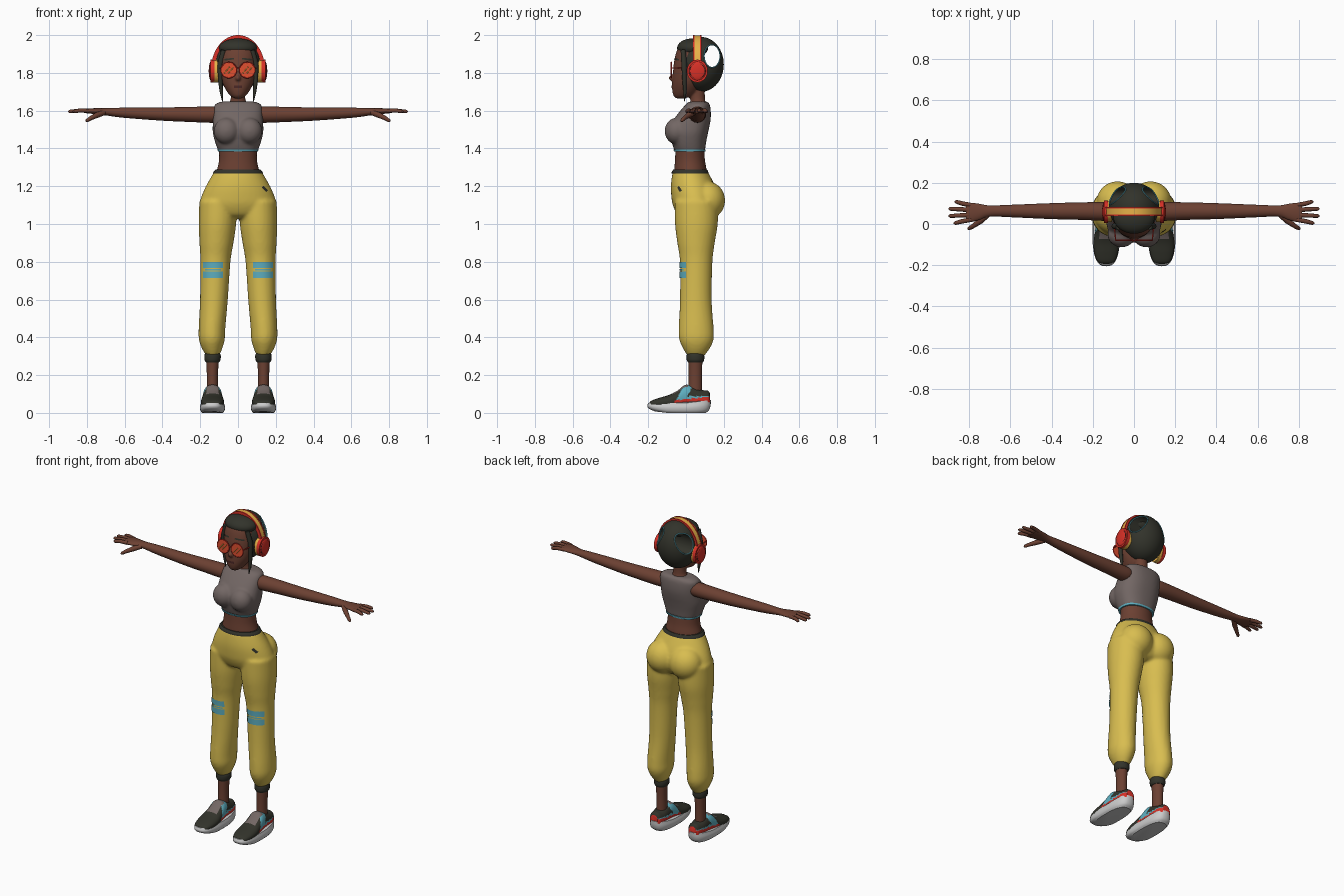
import bpy, bmesh, math
from mathutils import Vector, Matrix
from mathutils.bvhtree import BVHTree

if "Cube" in bpy.data.objects:
    bpy.data.objects.remove(bpy.data.objects["Cube"])
made = []


def material(name, *rgb):
    m = bpy.data.materials.new(name)
    m.use_nodes = True
    m.diffuse_color = (*rgb, 1)
    m.node_tree.nodes["Principled BSDF"].inputs["Base Color"].default_value = (*rgb, 1)
    return m


SKIN = material("brown skin", .15, .052, .032)
DARK = material("charcoal", .032, .033, .024)
GREY = material("warm grey", .17, .135, .128)
YELLOW = material("yellow cloth", .69, .51, .08)
CYAN = material("cyan", .11, .42, .52)
RED = material("red", .68, .03, .02)
WHITE = material("sole white", .6, .6, .6)
AMBER = material("amber", .85, .47, .07)
LENS = material("orange lens", .75, .08, .03)
LIP = material("dark lip", .07, .02, .018)


def finish(name, bm, *mats):
    bmesh.ops.recalc_face_normals(bm, faces=bm.faces)
    me = bpy.data.meshes.new(name)
    bm.to_mesh(me)
    bm.free()
    for m in mats:
        me.materials.append(m)
    ob = bpy.data.objects.new(name, me)
    bpy.context.collection.objects.link(ob)
    made.append(ob)
    return ob


def bake(ob):
    deps = bpy.context.evaluated_depsgraph_get()
    me = bpy.data.meshes.new_from_object(ob.evaluated_get(deps))
    ob.modifiers.clear()
    ob.data = me


def loft(name, rings, *mats, axis="z", side=1, segs=40, sub=6, square=1.0):
    """Rings are (position, a0, a1, b0, b1), smoothly interpolated."""
    P = [Vector(r) for r in rings]
    P = [2 * P[0] - P[1]] + P + [2 * P[-1] - P[-2]]
    path = []
    for i in range(1, len(P) - 2):
        p, q, r, s = P[i - 1:i + 3]
        for k in range(sub):
            t = k / sub
            path.append(q + (r - p) * t / 2 + (p - 2.5 * q + 2 * r - s / 2) * t ** 2
                        + (1.5 * (q - r) + (s - p) / 2) * t ** 3)
    path.append(P[-2])
    bm, loops = bmesh.new(), []
    for t, a0, a1, b0, b1 in path:
        loop = []
        for j in range(segs):
            w = math.tau * j / segs
            c, s = math.cos(w), math.sin(w)
            a = (a0 + a1) / 2 + (a1 - a0) / 2 * math.copysign(abs(c) ** square, c)
            b = (b0 + b1) / 2 + (b1 - b0) / 2 * math.copysign(abs(s) ** square, s)
            x, y, z = {"z": (a, b, t), "x": (t, a, b), "y": (a, t, b)}[axis]
            loop.append(bm.verts.new((x * side, y, z)))
        loops.append(loop)
    for u, v in zip(loops, loops[1:]):
        for j in range(segs):
            k = (j + 1) % segs
            bm.faces.new((u[j], u[k], v[k], v[j]))
    bm.faces.new(loops[0])
    bm.faces.new(loops[-1])
    return finish(name, bm, *mats)


def body(name, rows, mat, **kw):
    """Symmetric loft up z from (z, half width, front, back)."""
    return loft(name, [(z, -w, w, f, b) for z, w, f, b in rows], mat, **kw)


def ball(name, loc, r, mat):
    bm = bmesh.new()
    bmesh.ops.create_uvsphere(bm, u_segments=48, v_segments=28, radius=1,
                              matrix=Matrix.Translation(loc) @ Matrix.Diagonal((*r, 1)))
    return finish(name, bm, mat)


def disc(name, loc, r, depth, mat, axis="X", taper=1.0, r2=None):
    turn = Matrix.Rotation(math.pi / 2, 4, "Y" if axis == "X" else "X")
    bm = bmesh.new()
    bmesh.ops.create_cone(bm, cap_ends=True, segments=40, radius1=r, radius2=r * taper, depth=depth,
                          matrix=Matrix.Translation(loc) @ Matrix.Diagonal((1, 1, (r2 or r) / r, 1)) @ turn)
    return finish(name, bm, mat)


def tube(name, pts, radii, mat, cyclic=False):
    cu = bpy.data.curves.new(name, "CURVE")
    cu.dimensions, cu.bevel_depth, cu.bevel_resolution, cu.use_fill_caps = "3D", 1, 3, True
    sp = cu.splines.new("POLY")
    sp.points.add(len(pts) - 1)
    for p, co, r in zip(sp.points, pts, radii):
        p.co, p.radius = (*co, 1), r
    sp.use_cyclic_u = cyclic
    tmp = bpy.data.objects.new("tmp", cu)
    bpy.context.collection.objects.link(tmp)
    me = bpy.data.meshes.new_from_object(tmp.evaluated_get(bpy.context.evaluated_depsgraph_get()))
    bpy.data.objects.remove(tmp)
    bm = bmesh.new()
    bm.from_mesh(me)
    return finish(name, bm, mat)


def blend(name, parts, mat, voxel, smooth):
    """Fuse overlapping parts into one soft surface."""
    bm = bmesh.new()
    for o in parts:
        bm.from_mesh(o.data)
        made.remove(o)
        bpy.data.objects.remove(o)
    ob = finish(name, bm, mat)
    r = ob.modifiers.new("fuse", "REMESH")
    r.mode, r.voxel_size = "VOXEL", voxel
    s = ob.modifiers.new("soften", "SMOOTH")
    s.factor, s.iterations = .5, smooth
    bake(ob)
    ob.data.materials.clear()
    ob.data.materials.append(mat)
    return ob


def decal(name, target, x, z, w, h, mat, tilt=0, n=12):
    """Thin plate laid on the front of a surface."""
    tree = BVHTree.FromObject(target, bpy.context.evaluated_depsgraph_get())
    bm = bmesh.new()
    bmesh.ops.create_grid(bm, x_segments=n, y_segments=4, size=.5)
    for v in bm.verts:
        p = Matrix.Rotation(tilt, 2) @ Vector((v.co.x * w, v.co.y * h))
        hit, nor, _, _ = tree.ray_cast(Vector((x + p.x, -1, z + p.y)), Vector((0, 1, 0)))
        v.co = hit + nor * .004 if hit else Vector((x + p.x, 0, z + p.y))
    ob = finish(name, bm, mat)
    if sum(p.normal.y for p in ob.data.polygons) > 0:
        ob.data.flip_normals()
    return ob


# Trousers
pelvis = body("pelvis", [(1.283, .122, -.068, .112), (1.25, .142, -.075, .13), (1.2, .17, -.08, .155),
                         (1.15, .192, -.078, .172), (1.1, .205, -.07, .175), (1.05, .19, -.045, .15),
                         (1.03, .15, -.01, .12)], YELLOW)
parts = [pelvis]
for s in (1, -1):
    parts.append(ball("seat", (.08 * s, .112, 1.125), (.1, .095, .1), YELLOW))
    parts.append(loft("leg", [(1.12, .005, .205, -.06, .17), (1, .01, .208, -.058, .168), (.9, .024, .204, -.046, .152),
                              (.8, .04, .199, -.032, .14), (.6, .054, .201, -.032, .136), (.45, .067, .208, -.038, .146),
                              (.39, .07, .207, -.036, .146), (.345, .082, .193, -.018, .128),
                              (.305, .098, .17, .005, .1)], YELLOW, side=s))
pants = blend("trousers", parts, YELLOW, .009, 5)
for s in (1, -1):
    for z, w, h in ((.783, .1, .034), (.757, .08, .008), (.731, .1, .036)):
        decal("knee_patch", pants, .132 * s, z, w, h, CYAN)
decal("pocket_mark", pants, .14, 1.185, .034, .012, DARK, -.8)
body("waistband", [(1.268, .132, -.076, .12), (1.276, .129, -.075, .118), (1.288, .119, -.068, .112)], DARK)

# Torso
body("midriff", [(1.25, .12, -.064, .11), (1.29, .11, -.062, .108), (1.34, .1, -.058, .1),
                 (1.41, .1, -.055, .095)], SKIN)
chest = [body("chest", [(1.385, .104, -.06, .1), (1.43, .12, -.075, .106), (1.48, .133, -.085, .116),
                        (1.52, .134, -.08, .125), (1.56, .132, -.06, .131), (1.6, .13, -.03, .131),
                        (1.632, .122, -.002, .126), (1.648, .09, .015, .115)], GREY, square=.85)]
for s in (1, -1):
    chest.append(ball("bust", (.06 * s, -.05, 1.492), (.068, .063, .07), GREY))
blend("crop_top", chest, GREY, .008, 5)
body("hem", [(1.383, .106, -.063, .102), (1.394, .108, -.067, .104)], CYAN, square=.85)

# Head and hair
head = blend("head", [
    body("skull", [(1.665, .02, -.052, -.01), (1.68, .042, -.066, .04), (1.71, .064, -.073, .07),
                   (1.75, .083, -.073, .085), (1.8, .091, -.069, .088), (1.86, .092, -.063, .088),
                   (1.92, .084, -.048, .085), (1.96, .05, -.02, .07)], SKIN),
    body("neck", [(1.6, .075, .01, .115), (1.64, .048, .022, .105), (1.67, .038, .022, .1),
                  (1.74, .038, .02, .1)], SKIN),
    ball("nose", (0, -.072, 1.772), (.014, .019, .016), SKIN)], SKIN, .006, 2)
decal("lips", head, 0, 1.727, .042, .013, LIP)
for s in (1, -1):
    decal("eyebrow", head, .045 * s, 1.872, .05, .009, DARK, -.12 * s)
C, R = Vector((0, .08, 1.845)), Vector((.122, .12, .145))
HY, HZ = .138, 1.889
hair = ball("hair", C, R, DARK)
cutter = disc("hole_cutter", (0, HY, HZ), .042, .5, DARK, r2=.06)
cut = hair.modifiers.new("holes", "BOOLEAN")
cut.operation, cut.object, cut.solver = "DIFFERENCE", cutter, "EXACT"
bake(hair)
made.remove(cutter)
bpy.data.objects.remove(cutter)
ball("fringe", (0, .035, 1.932), (.1, .082, .05), DARK)
for s in (1, -1):
    rim = []
    for i in range(40):
        w = math.tau * i / 40
        y, z = HY + .042 * math.cos(w), HZ + .06 * math.sin(w)
        k = 1 - ((y - C.y) / R.y) ** 2 - ((z - C.z) / R.z) ** 2
        rim.append((s * R.x * math.sqrt(max(k, 0)), y, z))
    tube("hole_rim", rim, [.003] * 40, CYAN, True)
    tube("side_lock", [(.075 * s, -.015, 1.92), (.094 * s, -.01, 1.85), (.094 * s, -.008, 1.76),
                       (.088 * s, -.005, 1.7), (.082 * s, -.008, 1.65)], [.014, .015, .012, .009, .002], DARK)


# Headphones
def arc(name, y0, y1, r0, r1, mat, n=40):
    bm, prev = bmesh.new(), None
    for i in range(n + 1):
        w = math.pi * i / n
        ring = [bm.verts.new((-(.13 + r) * math.cos(w), y, 1.82 + (.168 + r) * math.sin(w)))
                for r, y in ((r0, y0), (r1, y0), (r1, y1), (r0, y1))]
        for k in range(4 if prev else 0):
            bm.faces.new((prev[k], prev[k - 1], ring[k - 1], ring[k]))
        prev = ring
    return finish(name, bm, mat)


arc("headband", .044, .076, -.01, .01, AMBER)
arc("headband_front_edge", .038, .046, -.008, .012, RED)
arc("headband_back_edge", .074, .082, -.008, .012, RED)
for s in (1, -1):
    disc("ear_cushion", (.118 * s, .06, 1.81), .05, .022, AMBER, r2=.062)
    disc("ear_cup", (.135 * s, .06, 1.81), .055, .02, RED, r2=.06)
    ball("cup_dome", (.143 * s, .06, 1.81), (.012, .046, .05), RED)
    ring = [(.147 * s, .06 + .04 * math.cos(i * math.pi / 16), 1.81 + .04 * math.sin(i * math.pi / 16))
            for i in range(32)]
    tube("cup_ring", ring, [.003] * 32, LIP, True)

# Glasses
for s in (1, -1):
    disc("lens", (.049 * s, -.078, 1.815), .041, .005, LENS, "Y")
    ring = [(.049 * s + .041 * math.cos(i * math.pi / 16), -.078, 1.815 + .041 * math.sin(i * math.pi / 16))
            for i in range(32)]
    tube("lens_frame", ring, [.0035] * 32, RED, True)
    for d in (-.01, .012):
        tube("lens_streak", [(.049 * s + d - .015, -.08, 1.797), (.049 * s + d + .015, -.08, 1.832)],
             [.0025] * 2, AMBER)
    tube("glasses_arm", [(.089 * s, -.077, 1.825), (.098 * s, .02, 1.825)], [.003] * 2, RED)
tube("glasses_bridge", [(-.01, -.08, 1.825), (.01, -.08, 1.825)], [.003] * 2, RED)

for s in (1, -1):
    # Arms and hands
    loft("arm", [(.09, .02, .1, 1.545, 1.615), (.13, .015, .106, 1.536, 1.622), (.25, .02, .105, 1.54, 1.62),
                 (.4, .024, .101, 1.547, 1.617), (.6, .033, .093, 1.562, 1.616), (.7, .036, .09, 1.575, 1.613),
                 (.75, .02, .098, 1.581, 1.613), (.79, .01, .103, 1.585, 1.612), (.815, .012, .1, 1.588, 1.609)],
         SKIN, axis="x", side=s)
    for i, tip in enumerate((.875, .9, .9, .87)):
        y = .021 + i * .0235
        fan = y + (i - 1.5) * .011
        tube("finger", [(.79 * s, y, 1.599), (.835 * s, (y + fan) / 2, 1.601), ((tip - .008) * s, fan, 1.596),
                        (tip * s, fan, 1.595)], [.011, .011, .009, .003], SKIN)
    tube("thumb", [(.71 * s, .045, 1.59), (.745 * s, .015, 1.577), (.78 * s, -.01, 1.56), (.8 * s, -.022, 1.547),
                   (.805 * s, -.025, 1.543)], [.014, .015, .011, .009, .003], SKIN)

    # Ankles and shoes
    loft("shin", [(.1, .104, .166, .012, .085), (.2, .106, .165, .014, .084), (.3, .1, .17, .012, .088)],
         SKIN, side=s)
    loft("cuff", [(.268, .1, .17, .01, .09), (.28, .093, .177, .004, .096), (.3, .091, .178, .003, .097),
                  (.315, .095, .175, .006, .094)], DARK, side=s)
    sole = loft("sole", [(0, .08, .19, -.165, .105), (.012, .071, .199, -.195, .122), (.03, .068, .202, -.205, .13),
                         (.052, .074, .196, -.2, .132)], WHITE, side=s, square=.75)
    for v in sole.data.vertices:
        v.co.z += .012 * max(0, (-v.co.y - .1) / .1) * (1 - v.co.z / .06) + max(0, v.co.y) * .12 * v.co.z / .05
    shoe = loft("shoe", [(-.196, .115, .155, .035, .052), (-.18, .092, .178, .03, .066), (-.14, .078, .192, .025, .08),
                         (-.09, .074, .196, .02, .095), (-.045, .08, .19, .02, .118), (-.005, .085, .185, .02, .148),
                         (.03, .088, .182, .02, .142), (.08, .09, .18, .02, .122), (.115, .098, .172, .025, .118),
                         (.127, .11, .16, .035, .105)], DARK, CYAN, RED, GREY,
                axis="y", side=s, segs=56, sub=8, square=.85)
    for p in shoe.data.polygons:
        x, y, z = p.center
        lean = y - (z - .06) * .5
        if abs(abs(x) - .135) < .032 and -.075 < y < .01 and z > .08:
            p.material_index = 3
        elif z < .073 + .1 * y and y > -.06:
            p.material_index = 2
        elif -.055 < lean < -.005 or (y > -.02 and z < .088):
            p.material_index = 1

# Smooth shading with crisp edges
bpy.ops.object.select_all(action="DESELECT")
for ob in made:
    ob.select_set(True)
bpy.context.view_layer.objects.active = made[0]
bpy.ops.object.shade_smooth_by_angle(angle=math.radians(40))
